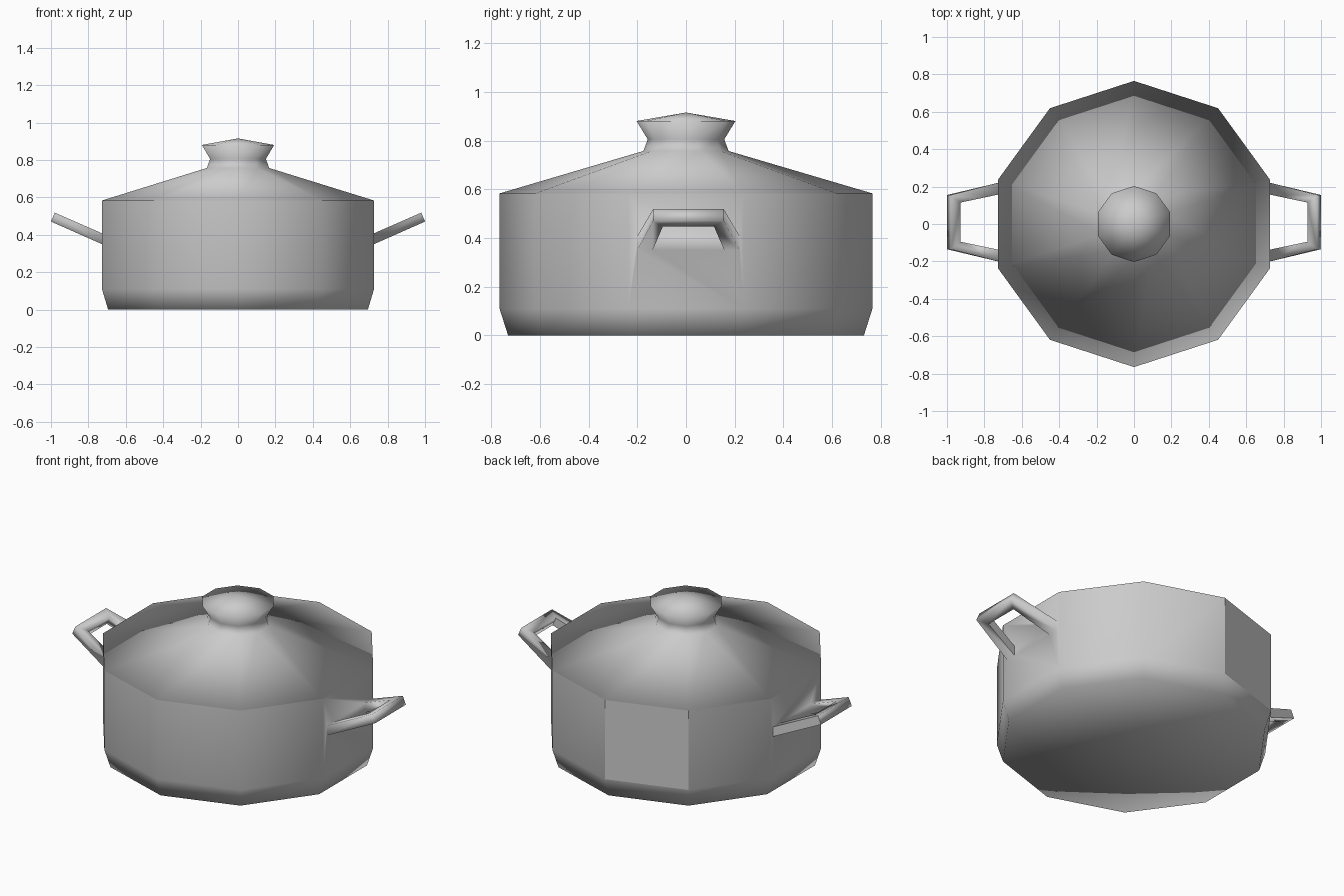
import bpy, bmesh, math
from mathutils import Vector

cube = bpy.data.objects.get("Cube")
if cube:
    bpy.data.objects.remove(cube, do_unlink=True)

SIDES = 10

metal = bpy.data.materials.new("plain_grey")
metal.use_nodes = True
metal.diffuse_color = (0.6, 0.6, 0.6, 1)
metal.node_tree.nodes["Principled BSDF"].inputs["Base Color"].default_value = (0.6, 0.6, 0.6, 1)


def lathe(profile):
    """Spin (radius, height) points round z, bottom centre first."""
    bm = bmesh.new()
    rings = []
    for r, z in profile:
        if r == 0:
            rings.append([bm.verts.new((0, 0, z))] * SIDES)
            continue
        angles = [math.pi / 2 + math.tau * k / SIDES for k in range(SIDES)]
        rings.append([bm.verts.new((r * math.cos(a), r * math.sin(a), z)) for a in angles])
    for low, high in zip(rings, rings[1:]):
        for k in range(SIDES):
            n = (k + 1) % SIDES
            corners = [low[k], low[n], high[n], high[k]]
            bm.faces.new(list(dict.fromkeys(corners)))
    return bm


def add_handle(bm, side):
    """Grow a tilted square-section loop out of the wall panel on one side."""
    bm.normal_update()
    panel = next(f for f in bm.faces if f.normal.x * side > 0.999)
    wall_x = abs(panel.verts[0].co.x)
    low_a, low_b, high_a, high_b = sorted(
        panel.verts, key=lambda v: (round(v.co.z, 3), v.co.y))
    bmesh.ops.delete(bm, geom=[panel], context='FACES_ONLY')

    outer = [(wall_x, -0.21), (0.99, -0.145), (0.99, 0.145), (wall_x, 0.21)]
    inner = [(wall_x, -0.147), (0.937, -0.105), (0.937, 0.105), (wall_x, 0.147)]

    def row(points, sign):
        verts = []
        for x, y in points:
            p = Vector((x, y + 0.01, 0.38 + (x - 0.73) * 0.44))
            if x == wall_x:
                p.z += 0.029 * sign
            else:
                p += Vector((-0.4, 0, 0.917)) * 0.026 * sign
            verts.append(bm.verts.new((p.x * side, p.y, p.z)))
        return verts

    out_top, in_top, in_low, out_low = loops = [
        row(outer, 1), row(inner, 1), row(inner, -1), row(outer, -1)]
    for a, b in zip(loops, loops[1:] + loops[:1]):
        for i in range(3):
            bm.faces.new((a[i], a[i + 1], b[i + 1], b[i]))

    # Wall filled in around the two roots
    bm.faces.new((low_a, low_b, out_low[3], in_low[3], in_low[0], out_low[0]))
    bm.faces.new((high_b, high_a, out_top[0], in_top[0], in_top[3], out_top[3]))
    bm.faces.new((low_a, out_low[0], out_top[0], high_a))
    bm.faces.new((low_b, high_b, out_top[3], out_low[3]))
    bm.faces.new((in_low[0], in_low[3], in_top[3], in_top[0]))


def finish(name, bm):
    """Turn a bmesh into a smooth shaded object."""
    bmesh.ops.recalc_face_normals(bm, faces=bm.faces)
    for face in bm.faces:
        face.smooth = True
    mesh = bpy.data.meshes.new(name)
    bm.to_mesh(mesh)
    bm.free()
    mesh.materials.append(metal)
    obj = bpy.data.objects.new(name, mesh)
    bpy.context.collection.objects.link(obj)
    return obj


# Pot with a handle on either side
pot_mesh = lathe([(0, 0), (0.73, 0), (0.765, 0.11), (0.765, 0.583)])
for side in (1, -1):
    add_handle(pot_mesh, side)
pot = finish("pot_with_handles", pot_mesh)

# One flat panel at the back of the pot
panel_dir = Vector((math.cos(math.radians(108)), math.sin(math.radians(108)), 0))
for poly in pot.data.polygons:
    if poly.normal.dot(panel_dir) > 0.99:
        poly.use_smooth = False

# Closed lid running smoothly into its knob
finish("lid_with_knob", lathe([
    (0, 0.583), (0.765, 0.583), (0.175, 0.757),
    (0.157, 0.805), (0.203, 0.88), (0, 0.915)]))
